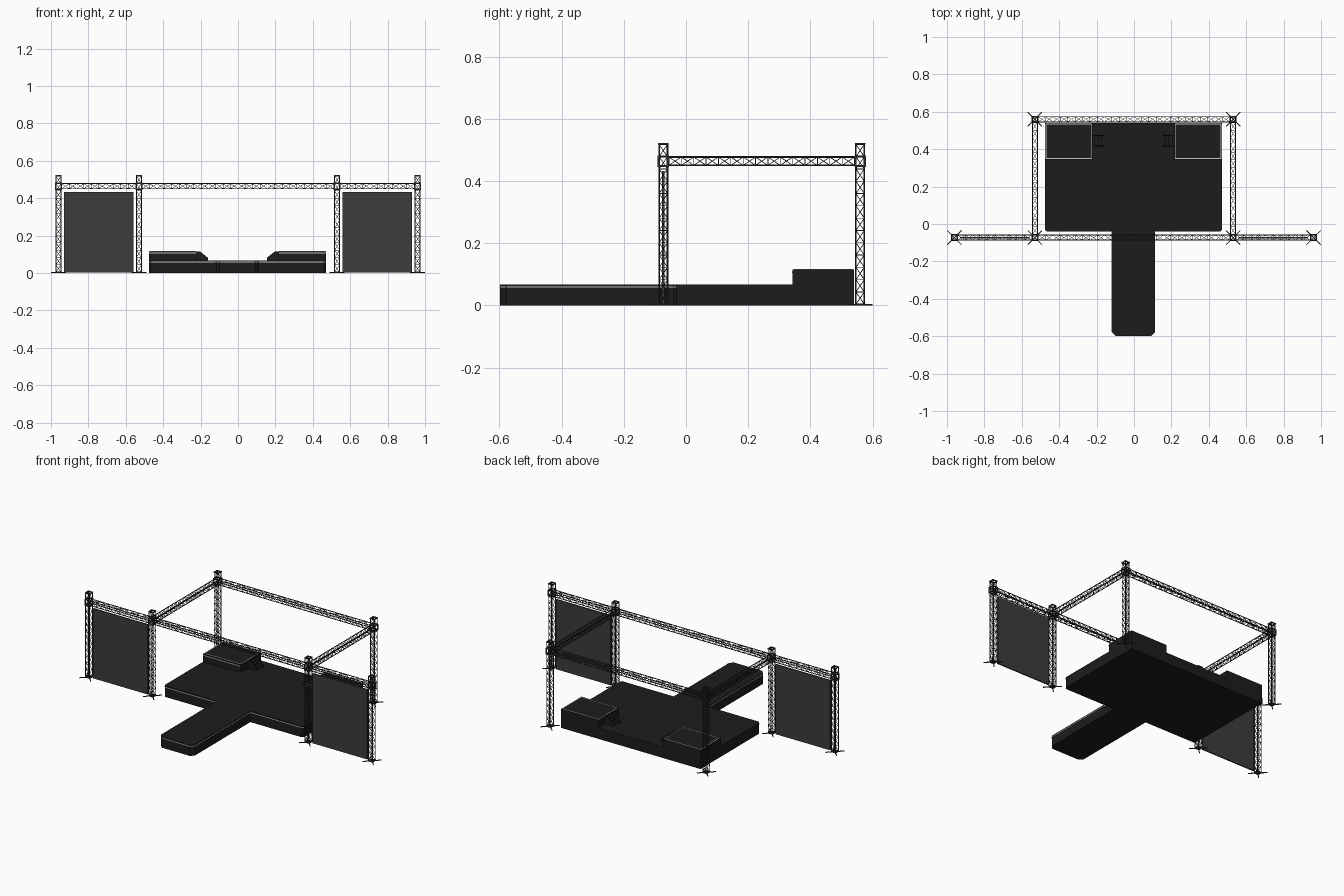
import bpy, bmesh, math
from mathutils import Vector, Matrix

if "Cube" in bpy.data.objects:
    bpy.data.objects.remove(bpy.data.objects["Cube"])

def material(name, v):
    m = bpy.data.materials.new(name)
    m.diffuse_color = (v, v, v, 1)
    m.use_nodes = True
    m.node_tree.nodes["Principled BSDF"].inputs["Base Color"].default_value = m.diffuse_color
    return m

BLACK = material("stage_black", 0.012)
METAL = material("truss_metal", 0.03)
SCREEN = material("screen_grey", 0.045)
LIGHT = material("light_strip", 0.6)

def finish(name, bm, mat):
    bmesh.ops.recalc_face_normals(bm, faces=bm.faces)
    me = bpy.data.meshes.new(name)
    bm.to_mesh(me)
    bm.free()
    me.materials.append(mat)
    ob = bpy.data.objects.new(name, me)
    bpy.context.collection.objects.link(ob)
    return ob

def frame_between(a, b):
    a, b = Vector(a), Vector(b)
    d = b - a
    return Matrix.Translation((a + b) / 2) @ d.to_track_quat('Z', 'Y').to_matrix().to_4x4(), d.length

def rod(bm, a, b, r, n=6):
    m, length = frame_between(a, b)
    bmesh.ops.create_cone(bm, cap_ends=True, segments=n, radius1=r, radius2=r, depth=length, matrix=m)

def bar(bm, a, b, w, h=None):
    m, length = frame_between(a, b)
    bmesh.ops.create_cube(bm, size=1, matrix=m @ Matrix.Diagonal((w, h or w, length, 1)))

def box(bm, x0, x1, y0, y1, z0, z1):
    m = Matrix.Translation(((x0 + x1) / 2, (y0 + y1) / 2, (z0 + z1) / 2))
    bmesh.ops.create_cube(bm, size=1, matrix=m @ Matrix.Diagonal((abs(x1 - x0), abs(y1 - y0), z1 - z0, 1)))

def prism(bm, pts, offset):
    f = bm.faces.new([bm.verts.new(p) for p in pts])
    new = bmesh.ops.extrude_face_region(bm, geom=[f])["geom"]
    bmesh.ops.translate(bm, vec=offset, verts=[v for v in new if isinstance(v, bmesh.types.BMVert)])

def ring(bm, c, half, w, h):
    x, y, z = c
    for s in (-1, 1):
        box(bm, x - half - w / 2, x + half + w / 2, y + s * half - w / 2, y + s * half + w / 2, z - h / 2, z + h / 2)
        box(bm, x + s * half - w / 2, x + s * half + w / 2, y - half + w / 2, y + half - w / 2, z - h / 2, z + h / 2)

H = 0.0135  # half spacing of truss tubes

def truss(bm, a, b, bay=0.04):
    a, b = Vector(a), Vector(b)
    d = (b - a).normalized()
    u = Vector((0, 0, 1)) if abs(d.z) < 0.5 else Vector((1, 0, 0))
    v = d.cross(u)
    corners = [u * H * i + v * H * j for i, j in ((1, 1), (1, -1), (-1, -1), (-1, 1))]
    n = max(1, round((b - a).length / bay))
    for k, c in enumerate(corners):
        c2 = corners[(k + 1) % 4]
        if k % 2:
            c, c2 = c2, c
        rod(bm, a + corners[k], b + corners[k], 0.0025, 8)
        for i in range(n + 1):
            p = a.lerp(b, i / n)
            rod(bm, p + c, p + c2, 0.0012)
            if i < n:
                rod(bm, p + c, a.lerp(b, (i + 1) / n) + c2, 0.0012)

FRONT, BACK, INNER, OUTER, BEAM = -0.073, 0.56, 0.53, 0.96, 0.464

# Towers with crossed feet, corner sleeves and head frames
towers = [(s * INNER, y) for s in (-1, 1) for y in (FRONT, BACK)] + [(s * OUTER, FRONT) for s in (-1, 1)]
for i, (x, y) in enumerate(towers):
    bm = bmesh.new()
    truss(bm, (x, y, 0.004), (x, y, 0.518))
    finish(f"tower_{i}", bm, METAL)
    bm = bmesh.new()
    for s in (-1, 1):
        bar(bm, (x - 0.038, y - s * 0.038, 0.0022), (x + 0.038, y + s * 0.038, 0.0022), 0.005, 0.004)
    ring(bm, (x, y, 0.004), H, 0.006, 0.006)
    finish(f"tower_foot_{i}", bm, METAL)
    bm = bmesh.new()
    for z in (BEAM - 0.016, BEAM + 0.016):
        ring(bm, (x, y, z), 0.0155, 0.006, 0.006)
    for sx in (-1, 1):
        for sy in (-1, 1):
            bar(bm, (x + sx * 0.0155, y + sy * 0.0155, BEAM - 0.016), (x + sx * 0.0155, y + sy * 0.0155, BEAM + 0.016), 0.006)
    finish(f"tower_sleeve_{i}", bm, METAL)
    bm = bmesh.new()
    ring(bm, (x, y, 0.52), H, 0.006, 0.006)
    finish(f"tower_head_{i}", bm, METAL)

# Horizontal beams between the sleeves
g = 0.018
beams = {"front_beam": ((-INNER + g, FRONT), (INNER - g, FRONT)),
         "back_beam": ((-INNER + g, BACK), (INNER - g, BACK))}
for s, side in ((-1, "left"), (1, "right")):
    beams[side + "_beam"] = ((s * INNER, FRONT + g), (s * INNER, BACK - g))
    beams[side + "_wing_beam"] = ((s * (INNER + g), FRONT), (s * (OUTER - g), FRONT))
for name, (a, b) in beams.items():
    bm = bmesh.new()
    truss(bm, (*a, BEAM), (*b, BEAM))
    finish(name, bm, METAL)

# Side screens
for s, side in ((-1, "left"), (1, "right")):
    bm = bmesh.new()
    box(bm, s * 0.56, s * 0.93, FRONT - 0.004, FRONT + 0.004, 0.004, 0.432)
    finish(side + "_screen", bm, SCREEN)

# T-shaped stage: main deck with runway
CX, DECK, c = -0.003, 0.067, 0.02
half = [(0.115 - c, -0.598), (0.115, -0.598 + c), (0.115, -0.04), (0.463, -0.04), (0.473, -0.03), (0.473, 0.54)]
outline = [(CX + x, y) for x, y in half] + [(CX - x, y) for x, y in reversed(half)]
bm = bmesh.new()
prism(bm, [(x, y, 0) for x, y in outline], (0, 0, DECK))
finish("stage_deck", bm, BLACK)

# Light strip along the front edges of the deck
path = outline[7:] + outline[:5]
bm = bmesh.new()
for a, b in zip(path, path[1:]):
    bar(bm, (*a, 0.059), (*b, 0.059), 0.002, 0.004)
finish("deck_light_strip", bm, LIGHT)

# Risers with light strips and steps, one per side
for s, side in ((-1, "left"), (1, "right")):
    X = lambda v: CX + s * v
    bm = bmesh.new()
    box(bm, X(0.22), X(0.473), 0.342, 0.54, DECK, 0.116)
    finish(side + "_riser", bm, BLACK)
    bm = bmesh.new()
    loop = [(X(0.223), 0.35), (X(0.468), 0.35), (X(0.468), 0.534), (X(0.223), 0.534)]
    for a, b in zip(loop, loop[1:] + loop[:1]):
        bar(bm, (*a, 0.1162), (*b, 0.1162), 0.004, 0.0016)
    bar(bm, (X(0.22), 0.342, 0.107), (X(0.473), 0.342, 0.107), 0.002, 0.004)
    finish(side + "_riser_light_strip", bm, LIGHT)
    bm = bmesh.new()
    for y in (0.415, 0.471):
        prism(bm, [(X(0.22), y, DECK), (X(0.22), y, 0.115), (X(0.2), y, 0.115),
                   (X(0.158), y, 0.082), (X(0.158), y, DECK)], (0, 0.004, 0))
    for i in range(3):
        box(bm, X(0.22), X(0.203 - i * 0.018 + 0.002), 0.419, 0.471, DECK, 0.104 - i * 0.013)
    finish(side + "_riser_steps", bm, BLACK)
